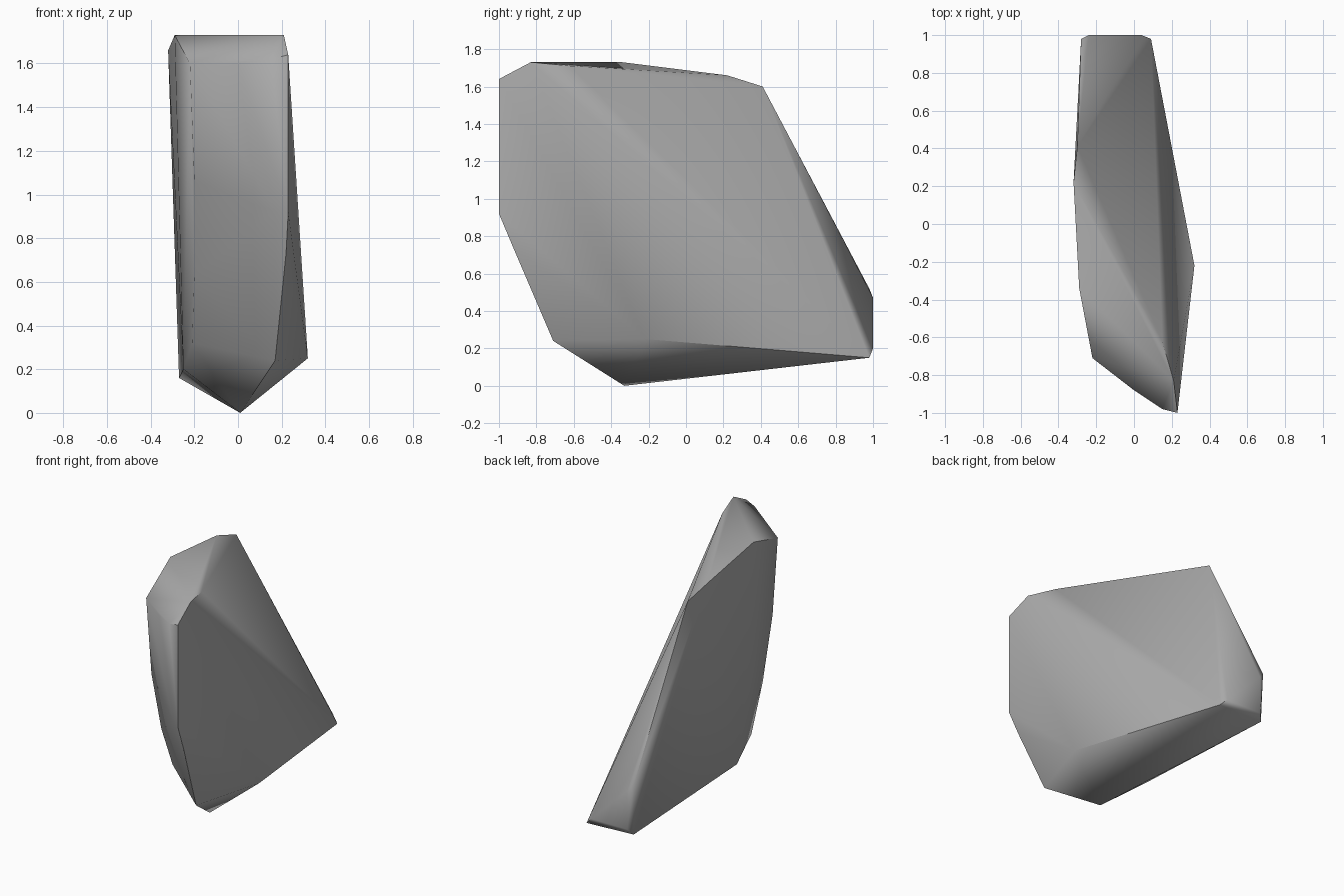
import bpy
import bmesh
from math import radians

cube = bpy.data.objects.get("Cube")
if cube:
    bpy.data.objects.remove(cube, do_unlink=True)

# Stone colour
stone = bpy.data.materials.new("grey_stone")
stone.use_nodes = True
grey = (0.42, 0.42, 0.42, 1)
stone.diffuse_color = grey
stone.node_tree.nodes["Principled BSDF"].inputs["Base Color"].default_value = grey

# Corner points of the faceted boulder, grouped by region
top = [(-0.30, 0.41, 1.60), (-0.32, 0.22, 1.66), (-0.29, -0.34, 1.73),
       (0.21, -0.83, 1.73), (0.15, -0.62, 1.71)]
front = [(-0.22, -0.71, 1.60), (0, -0.88, 1.60), (0.15, -0.98, 1.62),
         (0.23, -1, 1.64), (0.23, -1, 0.92), (0.17, -0.96, 0.92),
         (0.22, -0.92, 0.73), (-0.20, -0.68, 1.06), (-0.20, -0.57, 0.63)]
back = [(0.09, 0.98, 0.15), (0.04, 1, 0.20), (-0.24, 1, 0.20),
        (-0.24, 1, 0.47), (-0.28, 0.98, 0.52), (-0.27, 0.97, 0.16)]
bottom = [(0.32, -0.22, 0.25), (0.17, -0.71, 0.24), (0.01, -0.33, 0),
          (-0.21, -0.43, 0.32), (-0.25, -0.21, 0.20)]

# Wrap the corners in a convex shell
bm = bmesh.new()
for corner in top + front + back + bottom:
    bm.verts.new(corner)
hull = bmesh.ops.convex_hull(bm, input=bm.verts)
inside = {g for g in hull["geom_interior"] + hull["geom_unused"]
          if isinstance(g, bmesh.types.BMVert)}
bmesh.ops.delete(bm, geom=list(inside), context="VERTS")
# Merge nearly flat triangles into broad facets
bmesh.ops.dissolve_limit(bm, angle_limit=radians(2), verts=bm.verts, edges=bm.edges)
bmesh.ops.recalc_face_normals(bm, faces=bm.faces)

mesh = bpy.data.meshes.new("boulder")
bm.to_mesh(mesh)
bm.free()
mesh.materials.append(stone)
boulder = bpy.data.objects.new("boulder", mesh)
bpy.context.collection.objects.link(boulder)

# Soft shading with crisp main ridges
bpy.ops.object.select_all(action="DESELECT")
boulder.select_set(True)
bpy.context.view_layer.objects.active = boulder
bpy.ops.object.shade_smooth_by_angle(angle=radians(50))
